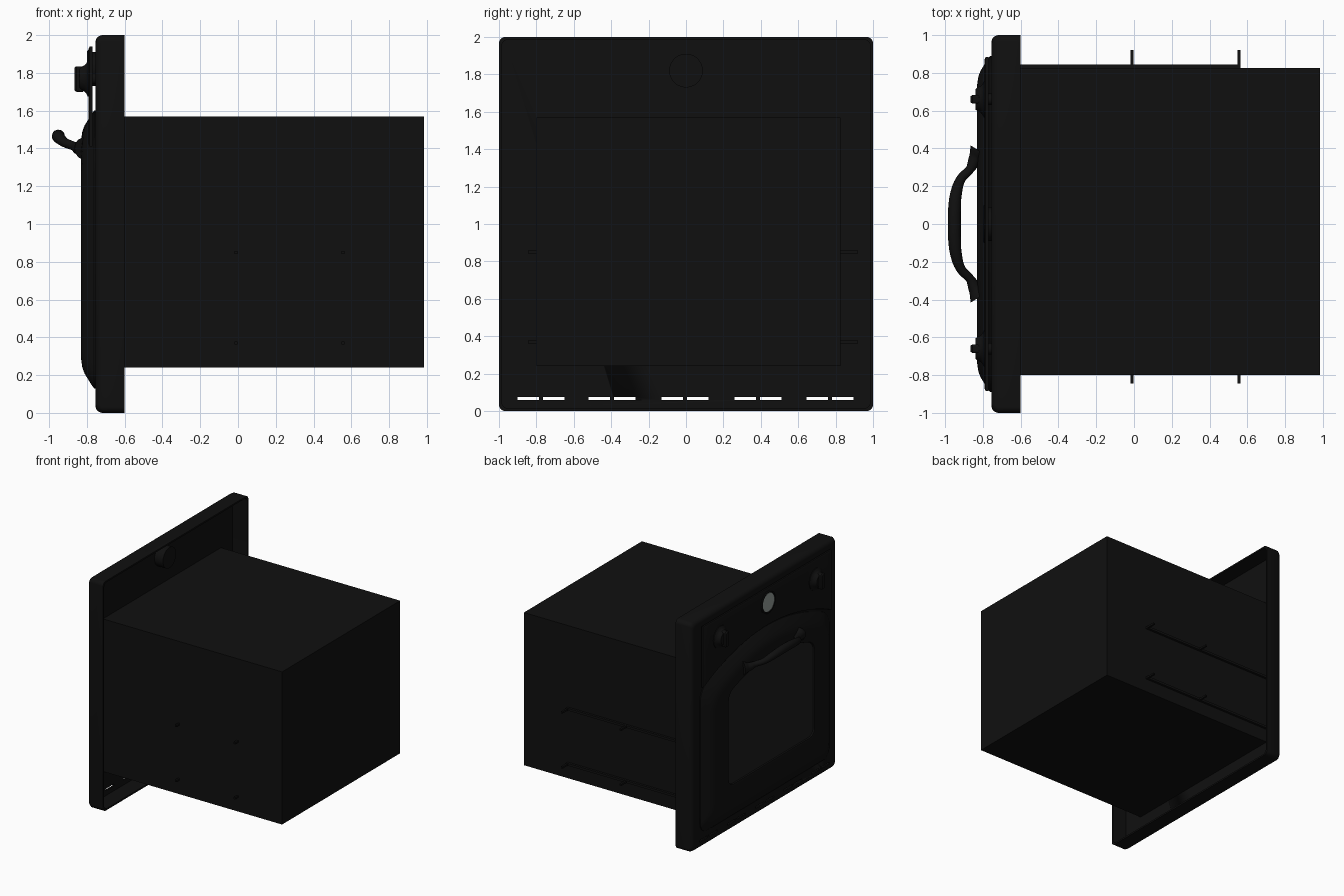
import bpy, bmesh, math
from mathutils import Matrix

if "Cube" in bpy.data.objects:
    bpy.data.objects.remove(bpy.data.objects["Cube"])


def material(name, rgb):
    m = bpy.data.materials.new(name)
    m.diffuse_color = (*rgb, 1)
    m.use_nodes = True
    m.node_tree.nodes["Principled BSDF"].inputs["Base Color"].default_value = m.diffuse_color
    return m


BLACK = material("black_enamel", (0.005, 0.005, 0.005))
GLASS = material("dark_glass", (0.012, 0.012, 0.012))
DIAL = material("pale_dial", (0.30, 0.34, 0.32))


def finish(bm, name, mat, smooth=35):
    bmesh.ops.recalc_face_normals(bm, faces=bm.faces)
    me = bpy.data.meshes.new(name)
    bm.to_mesh(me)
    bm.free()
    ob = bpy.data.objects.new(name, me)
    bpy.context.collection.objects.link(ob)
    me.materials.append(mat)
    bpy.ops.object.select_all(action='DESELECT')
    ob.select_set(True)
    bpy.context.view_layer.objects.active = ob
    bpy.ops.object.shade_smooth_by_angle(angle=math.radians(smooth))
    return ob


def add_box(bm, lo, hi):
    size = [b - a for a, b in zip(lo, hi)]
    mid = [(a + b) / 2 for a, b in zip(lo, hi)]
    bmesh.ops.create_cube(bm, size=1, matrix=Matrix.Translation(mid) @ Matrix.Diagonal((*size, 1)))


def box(name, lo, hi, mat=BLACK):
    bm = bmesh.new()
    add_box(bm, lo, hi)
    return finish(bm, name, mat)


def loft(name, rings, mat=BLACK, caps=True):
    """Skin a list of (x, [(y, z), ...]) rings along x."""
    bm = bmesh.new()
    loops = [[bm.verts.new((x, y, z)) for y, z in pts] for x, pts in rings]
    for a, b in zip(loops, loops[1:]):
        for i in range(len(a)):
            j = (i + 1) % len(a)
            bm.faces.new((a[i], a[j], b[j], b[i]))
    if caps:
        bm.faces.new(loops[0])
        bm.faces.new(loops[-1])
    return finish(bm, name, mat)


def rounded(hw, z0, z1, r, n=6):
    pts = []
    for k, (cy, cz) in enumerate([(hw - r, z1 - r), (r - hw, z1 - r), (r - hw, z0 + r), (hw - r, z0 + r)]):
        for i in range(n + 1):
            a = (k + i / n) * math.pi / 2
            pts.append((cy + r * math.cos(a), cz + r * math.sin(a)))
    return pts


def arched(hw, z0, zs, zc, r):
    """Rounded rectangle whose top is bowed from zs at the sides to zc."""
    return [(y, z + (zc - zs) * (1 - (y / hw) ** 2) * max(0, (z - z0) / (zs - z0)) ** 4)
            for y, z in densify(rounded(hw, z0, zs, r))]


def densify(pts, step=20):
    out = []
    for i, (y, z) in enumerate(pts):
        v, w = pts[(i + 1) % len(pts)]
        n = step if i % 7 == 6 else 1
        out += [(y + (v - y) * k / n, z + (w - z) * k / n) for k in range(n)]
    return out


def disc(cy, cz, r, n=40):
    return [(cy + r * math.cos(2 * math.pi * i / n), cz + r * math.sin(2 * math.pi * i / n)) for i in range(n)]


# Oven body
box("oven_body", (-0.745, -0.80, 0.24), (0.985, 0.825, 1.57))

# Hollow front panel with rounded rim
frame = lambda d: rounded(1 - d, d, 2 - d, 0.035)
panel = loft("front_panel", [(-0.742, frame(0.014)), (-0.60, frame(0.014)), (-0.60, frame(0)),
                             (-0.722, frame(0)), (-0.740, frame(0.008)), (-0.751, frame(0.02)),
                             (-0.755, frame(0.034))])

# Vent slots along the bottom of the panel
bm = bmesh.new()
for y in (-0.775, -0.395, -0.005, 0.385, 0.77):
    for a, b in ((-0.125, -0.01), (0.01, 0.125)):
        add_box(bm, (-0.80, y + a, 0.058), (-0.70, y + b, 0.074))
cutter = finish(bm, "vent_cutter", BLACK)
cutter.hide_render = True
mod = panel.modifiers.new("vents", 'BOOLEAN')
mod.object, mod.operation, mod.solver = cutter, 'DIFFERENCE', 'EXACT'
bpy.context.view_layer.objects.active = panel
bpy.ops.object.modifier_apply(modifier="vents")
bpy.data.objects.remove(cutter)

# Bulging door with arched top and recessed window opening
door = lambda d: arched(0.89 - d, 0.13 + d, 1.38 - d, 1.60 - d, 0.09)
win = lambda d: arched(0.585 + d, 0.45 - d, 1.25 + d, 1.37 + d, 0.06)
loft("door", [(-0.75, door(0)), (-0.762, door(0)), (-0.775, door(0.018)), (-0.795, door(0.05)),
              (-0.813, door(0.08)), (-0.824, door(0.11)), (-0.83, door(0.15)),
              (-0.83, win(0.02)), (-0.825, win(0.005)), (-0.81, win(0))], caps=False)
loft("door_window", [(-0.805, win(0.004)), (-0.814, win(0.004))], GLASS)

# Control fascia whose lower edge follows the door arch
N = 32
ys = [0.885 * (1 - 2 * i / N) for i in range(N + 1)]


def fascia(d):
    k = 1 - d / 0.885
    low = [(y * k, 1.41 + d + 0.21 * (1 - (y / 0.885) ** 2)) for y in ys]
    top = [(-y * k, 1.94 - d) for y in ys]
    return low + top


loft("control_fascia", [(-0.771, fascia(0)), (-0.785, fascia(0)), (-0.791, fascia(0.012))])

# Clock with case behind the panel
loft("clock_case", [(-0.66, disc(0, 1.82, 0.09)), (-0.77, disc(0, 1.82, 0.09))])
loft("clock_bezel", [(-0.77, disc(0, 1.82, 0.10)), (-0.795, disc(0, 1.82, 0.10)),
                     (-0.80, disc(0, 1.82, 0.093)), (-0.80, disc(0, 1.82, 0.085)),
                     (-0.795, disc(0, 1.82, 0.082))])
loft("clock_dial", [(-0.79, disc(0, 1.82, 0.08)), (-0.797, disc(0, 1.82, 0.08))], DIAL)

# Knobs: stepped base and upright grip
for side, s in (("left", 1), ("right", -1)):
    y, z = 0.66 * s, 1.77
    loft(f"{side}_knob_base", [(-0.75, disc(y, z, 0.03)), (-0.785, disc(y, z, 0.03)), (-0.785, disc(y, z, 0.095)),
                               (-0.796, disc(y, z, 0.095)), (-0.803, disc(y, z, 0.08)),
                               (-0.812, disc(y, z, 0.07)), (-0.83, disc(y, z, 0.062)),
                               (-0.838, disc(y, z, 0.055))])
    grip = lambda d: [(p + y, q) for p, q in rounded(0.023 - d, 1.70 + d, 1.835 - d, 0.012)]
    loft(f"{side}_knob_grip", [(-0.82, grip(0)), (-0.856, grip(0)), (-0.865, grip(0.007))])

# Bowed handle hooking up and out from the door
half = [(-0.815, 0.385, 1.40, 1.9), (-0.84, 0.345, 1.40, 1.15), (-0.868, 0.29, 1.412, 0.75),
        (-0.915, 0.24, 1.43, 0.8), (-0.942, 0.16, 1.452, 1.0), (-0.95, 0.08, 1.462, 1.1)]
path = half + [(-0.951, 0, 1.465, 1.12)] + [(x, -y, z, r) for x, y, z, r in reversed(half)]
cu = bpy.data.curves.new("door_handle", 'CURVE')
cu.dimensions, cu.bevel_depth, cu.bevel_resolution, cu.use_fill_caps = '3D', 0.031, 5, True
sp = cu.splines.new('BEZIER')
sp.bezier_points.add(len(path) - 1)
sp.resolution_u = 6
for bp, (x, y, z, r) in zip(sp.bezier_points, path):
    bp.co, bp.radius = (x, y, z), r
    bp.handle_left_type = bp.handle_right_type = 'AUTO'
cu.materials.append(BLACK)
bpy.context.collection.objects.link(bpy.data.objects.new("door_handle", cu))

# Rack wires and rails poking through the body sides
for name, z in (("lower", 0.37), ("upper", 0.85)):
    box(f"{name}_rack_rail", (-0.74, 0.81, z - 0.01), (0.562, 0.845, z + 0.01))
    for i, x in enumerate((-0.01, 0.555)):
        box(f"{name}_rack_wire_{i}", (x - 0.008, -0.845, z - 0.008), (x + 0.008, 0.92, z + 0.008))
